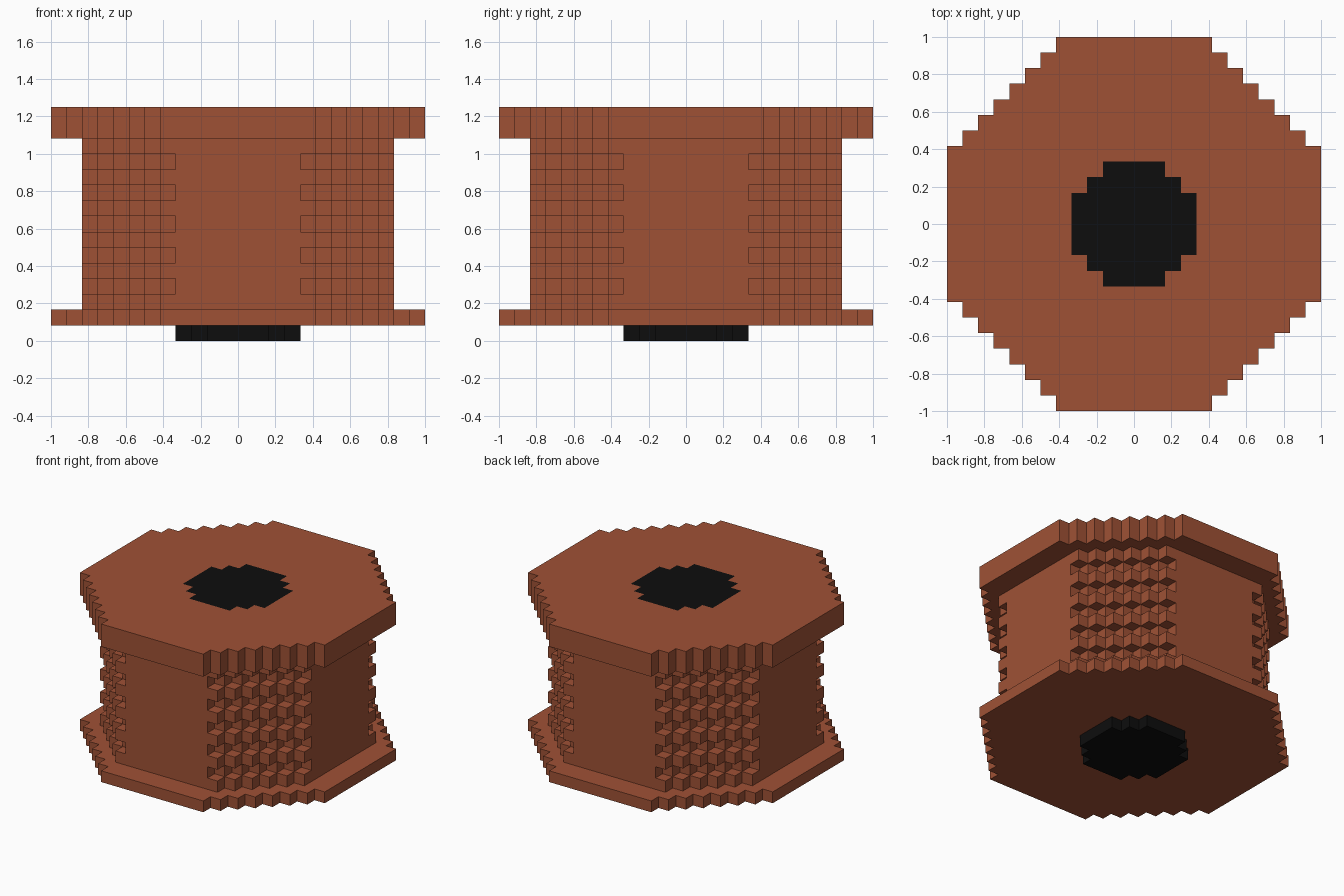
import bpy, bmesh
from mathutils import Vector

if "Cube" in bpy.data.objects:
    bpy.data.objects.remove(bpy.data.objects["Cube"])

U = 1 / 12  # block size


def material(name, rgb):
    m = bpy.data.materials.new(name)
    m.diffuse_color = (*rgb, 1)
    m.use_nodes = True
    m.node_tree.nodes["Principled BSDF"].inputs["Base Color"].default_value = m.diffuse_color
    return m


brown = material("rust brown", (0.347, 0.083, 0.036))
black = material("black", (0.004, 0.004, 0.004))


def octagon(x, y, half, diag):
    """Is block (x, y) in a stepped octagon; mirrored about both axes."""
    i, j = (x if x >= 0 else -1 - x), (y if y >= 0 else -1 - y)
    return i < half and j < half and i + j <= diag


def core(x, y, z):
    return 0 <= z < 15 and octagon(x, y, 4, 4)


def disc(z0, z1):
    return lambda x, y, z: z0 <= z < z1 and octagon(x, y, 12, 15) and not core(x, y, z)


def winding(x, y, z):
    # every second layer is set back one step on the diagonal sides
    return 2 <= z < 13 and octagon(x, y, 10, 13 - z % 2) and not core(x, y, z)


parts = [
    ("centre_core", core, black),
    ("bottom_disc", disc(1, 2), brown),
    ("ribbed_body", winding, brown),
    ("top_disc", disc(13, 15), brown),
]


def solid(c):
    return any(f(*c) for _, f, _ in parts)


def build(name, inside, mat):
    """Block mesh with only the exposed faces."""
    bm = bmesh.new()
    verts = {}

    def vert(p):
        key = tuple(round(v) for v in p)
        if key not in verts:
            verts[key] = bm.verts.new(Vector(key) * U)
        return verts[key]

    for x in range(-12, 12):
        for y in range(-12, 12):
            for z in range(15):
                if not inside(x, y, z):
                    continue
                for axis in range(3):
                    for side in (-1, 1):
                        n = Vector((0, 0, 0))
                        n[axis] = side
                        if solid((x + int(n.x), y + int(n.y), z + int(n.z))):
                            continue
                        a = Vector((0, 0, 0))
                        a[(axis + 1) % 3] = 1
                        b = n.cross(a)
                        mid = Vector((x + .5, y + .5, z + .5)) + n * .5
                        bm.faces.new([vert(mid + (a * s + b * t) * .5)
                                      for s, t in ((-1, -1), (1, -1), (1, 1), (-1, 1))])
    me = bpy.data.meshes.new(name)
    bm.to_mesh(me)
    bm.free()
    me.materials.append(mat)
    bpy.context.collection.objects.link(bpy.data.objects.new(name, me))


for part in parts:
    build(*part)
